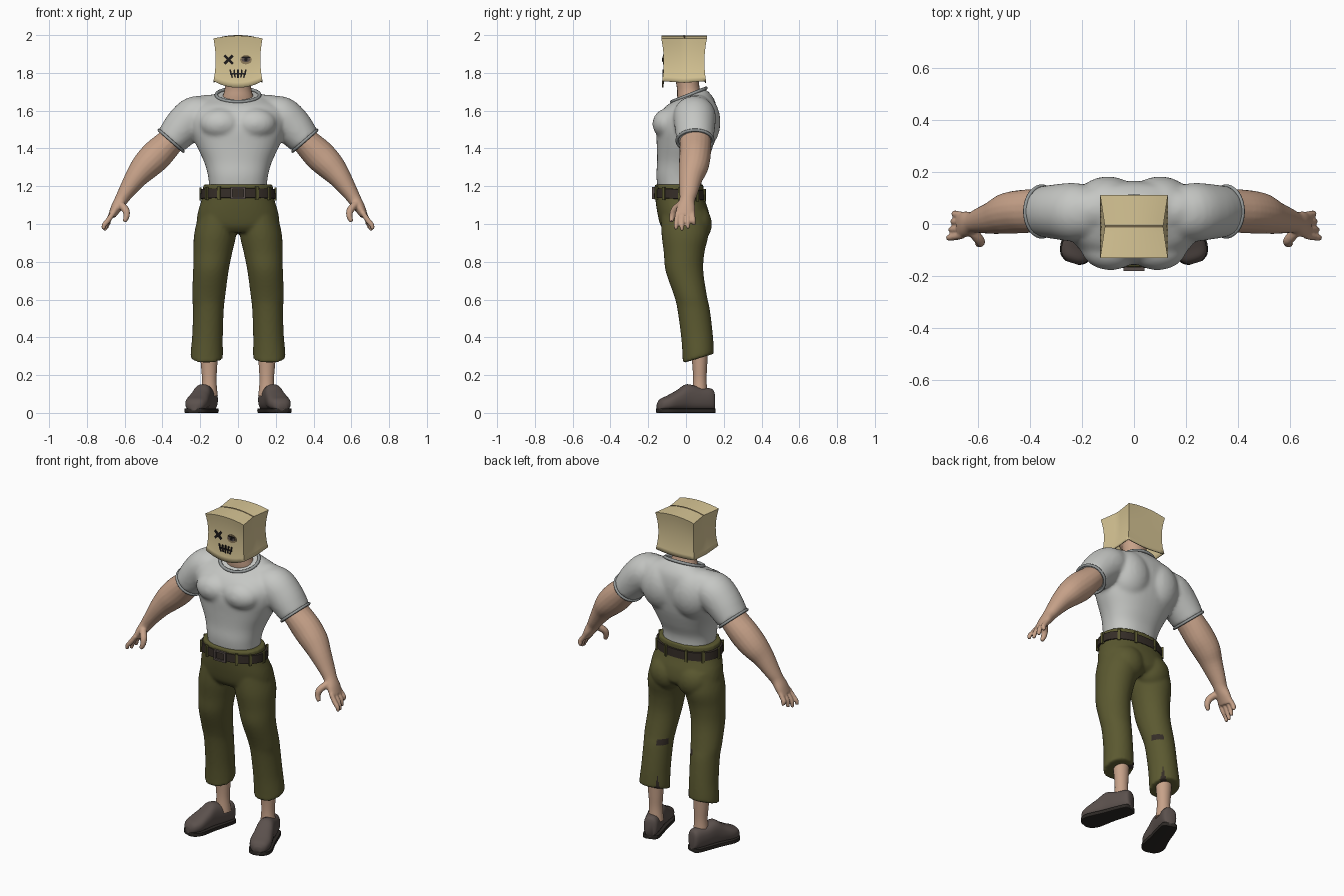
import bpy, bmesh
from math import sin, cos, pi, radians, copysign
from mathutils import Vector, Matrix

if "Cube" in bpy.data.objects:
    bpy.data.objects.remove(bpy.data.objects["Cube"])


def material(name, r, g, b):
    m = bpy.data.materials.new(name)
    m.use_nodes = True
    m.diffuse_color = (r, g, b, 1)
    bsdf = next(n for n in m.node_tree.nodes if n.type == "BSDF_PRINCIPLED")
    bsdf.inputs["Base Color"].default_value = (r, g, b, 1)
    bsdf.inputs["Roughness"].default_value = 0.8
    return m


SHIRT = material("shirt_white", .56, .57, .55)
TRIM = material("shirt_trim_grey", .30, .32, .32)
SKIN = material("skin", .57, .36, .25)
OLIVE = material("trouser_olive", .105, .10, .03)
BELT = material("belt_dark", .035, .026, .02)
SHOE = material("shoe_taupe", .105, .082, .074)
SOLE = material("sole_dark", .025, .021, .018)
PAPER = material("paper_bag", .68, .56, .30)
CREASE = material("paper_crease", .28, .21, .11)
INK = material("ink_black", .012, .01, .01)


def dense(rows, k=4):
    """Smoothly interpolate between the rows of a table."""
    out, last = [], len(rows) - 1
    for i in range(last):
        quad = zip(rows[max(i - 1, 0)], rows[i], rows[i + 1], rows[min(i + 2, last)])
        quad = list(quad)
        for j in range(k):
            t = j / k
            out.append([.5 * (2 * q + (r - p) * t + (2 * p - 5 * q + 4 * r - s) * t * t
                              + (3 * q - p - 3 * r + s) * t ** 3) for p, q, r, s in quad])
    return out + [list(rows[-1])]


def loft(bm, rings, n=24, power=1.0):
    """Skin closed rings (centre, u, v); a power below one squares them off."""
    def bend(a):
        return copysign(abs(a) ** power, a)
    loops = [[bm.verts.new(c + u * bend(cos(2 * pi * i / n)) + v * bend(sin(2 * pi * i / n)))
              for i in range(n)] for c, u, v in rings]
    for a, b in zip(loops, loops[1:]):
        for i in range(n):
            j = (i + 1) % n
            bm.faces.new((a[i], a[j], b[j], b[i]))
    bm.faces.new(loops[0][::-1])
    bm.faces.new(loops[-1])


def level(x, y, z, rx, ry, tilt=0):
    return Vector((x, y, z)), Vector((rx, 0, 0)), Vector((0, ry, tilt))


def limb(bm, rows, side, n=20):
    """Loft along a path of (x, y, z, in-plane radius, depth radius)."""
    rows = dense(rows)
    pts = [Vector((side * r[0], r[1], r[2])) for r in rows]
    rings = []
    for i, row in enumerate(rows):
        d = (pts[min(i + 1, len(pts) - 1)] - pts[max(i - 1, 0)]).normalized()
        u = Vector((-d.z, 0, d.x)).normalized()
        rings.append((pts[i], u * row[3], d.cross(u) * row[4]))
    loft(bm, rings, n)


def ball(bm, c, r):
    bmesh.ops.create_uvsphere(bm, u_segments=24, v_segments=16, radius=1,
                              matrix=Matrix.Translation(c) @ Matrix.Diagonal((*r, 1)))


def box(bm, c, size, rot=Matrix()):
    bmesh.ops.create_cube(bm, size=1, matrix=Matrix.Translation(c) @ rot @ Matrix.Diagonal((*size, 1)))


def finish(name, bm, mat, voxel=0, smooth=6, angle=40):
    """Make the object; with a voxel size, fuse its pieces into one smooth skin."""
    bmesh.ops.recalc_face_normals(bm, faces=bm.faces)
    me = bpy.data.meshes.new(name)
    bm.to_mesh(me)
    bm.free()
    ob = bpy.data.objects.new(name, me)
    bpy.context.scene.collection.objects.link(ob)
    if voxel:
        rm = ob.modifiers.new("fuse", "REMESH")
        rm.mode, rm.voxel_size = "VOXEL", voxel
        sm = ob.modifiers.new("soften", "SMOOTH")
        sm.factor, sm.iterations = .5, smooth
        bpy.context.view_layer.update()
        me = bpy.data.meshes.new_from_object(ob.evaluated_get(bpy.context.evaluated_depsgraph_get()))
        ob.modifiers.clear()
        ob.data = me
    me.materials.clear()
    me.materials.append(mat)
    me.shade_smooth()
    if not voxel:
        me.set_sharp_from_angle(angle=radians(angle))
    return ob


def hoop(name, c, u, v, r, mat):
    """Thin round trim following an ellipse."""
    bm = bmesh.new()
    n, m, axis = 40, 8, u.cross(v).normalized()
    grid = []
    for i in range(n):
        out = u * cos(2 * pi * i / n) + v * sin(2 * pi * i / n)
        grid.append([bm.verts.new(c + out + (out.normalized() * cos(2 * pi * j / m)
                                             + axis * sin(2 * pi * j / m)) * r) for j in range(m)])
    for i in range(n):
        for j in range(m):
            a, b, k = grid[i], grid[(i + 1) % n], (j + 1) % m
            bm.faces.new((a[j], a[k], b[k], b[j]))
    finish(name, bm, mat, angle=80)


SIDES = (("left", 1), ("right", -1))

# Shirt: trunk, chest, back and shoulder muscles, sleeves
bm = bmesh.new()
trunk = [(1.16, -.145, 1.16, .085, .15), (1.25, -.157, 1.25, .085, .158),
         (1.33, -.153, 1.33, .115, .18), (1.42, -.155, 1.42, .145, .222),
         (1.50, -.158, 1.51, .160, .25), (1.57, -.145, 1.59, .165, .25),
         (1.62, -.11, 1.66, .15, .212), (1.645, -.075, 1.715, .105, .115)]
loft(bm, [level(0, (yf + yb) / 2, (zf + zb) / 2, w, (yb - yf) / 2, (zb - zf) / 2)
          for zf, yf, zb, yb, w in dense(trunk)], 40, .88)
sleeve = [(.14, .04, 1.60, .075, .09), (.22, .045, 1.575, .105, .112),
          (.29, .047, 1.515, .103, .107), (.355, .048, 1.44, .086, .097)]
for _, s in SIDES:
    ball(bm, (s * .09, -.088, 1.53), (.115, .09, .085))
    ball(bm, (s * .10, .075, 1.54), (.13, .108, .15))
    ball(bm, (s * .15, .055, 1.62), (.12, .08, .065))
    limb(bm, sleeve, s, 28)
finish("shirt", bm, SHIRT, .011, 7)
hoop("collar_trim", Vector((0, .015, 1.683)), Vector((.115, 0, 0)), Vector((0, .091, .036)), .009, TRIM)
for label, s in SIDES:
    hoop(label + "_sleeve_trim", Vector((s * .354, .048, 1.441)),
         Vector((s * .064, 0, .056)), Vector((0, .096, 0)), .008, TRIM)

# Arms with hands
arm = [(.30, .045, 1.50, .065, .075), (.36, .05, 1.435, .073, .083), (.43, .048, 1.365, .083, .083),
       (.49, .04, 1.305, .076, .079), (.54, .025, 1.245, .060, .064), (.595, .013, 1.165, .042, .048),
       (.62, .006, 1.125, .035, .041), (.645, 0, 1.085, .029, .049), (.668, -.006, 1.043, .020, .05)]
thumb = [(.63, -.02, 1.11, .02, .02), (.595, -.06, 1.075, .02, .02),
         (.59, -.073, 1.04, .016, .016), (.602, -.078, 1.012, .011, .011)]
for label, s in SIDES:
    bm = bmesh.new()
    limb(bm, arm, s)
    limb(bm, thumb, s, 12)
    for i, drop in enumerate((.074, .08, .07, .05)):
        y = -.044 + .026 * i
        x = .712 - .008 * i
        limb(bm, [(.66, y, 1.06, .014, .014), (.687, y * 1.12, 1.02, .0145, .0135),
                  (x - .003, y * 1.2, 1.045 - drop * .7, .013, .012),
                  (x, y * 1.2, 1.045 - drop, .009, .009)], s, 12)
    finish(label + "_arm", bm, SKIN, .0055, 4)

# Trousers: hips, seat and legs
bm = bmesh.new()
hips = [(0, -.037, 1.21, .184, .129), (0, -.033, 1.14, .19, .13), (0, -.015, 1.06, .213, .137),
        (0, -.004, .99, .218, .13), (0, -.005, .955, .19, .10)]
loft(bm, [level(*r) for r in dense(hips)], 40, .9)
leg = [(.105, -.01, 1.06, .10, .12, 0), (.12, -.005, .95, .112, .125, 0), (.133, -.01, .85, .103, .108, 0),
       (.144, -.008, .75, .094, .10, 0), (.155, .024, .62, .088, .087, 0), (.157, .04, .55, .082, .086, 0),
       (.161, .057, .42, .081, .084, .008), (.165, .064, .33, .085, .083, .018),
       (.166, .065, .288, .086, .083, .025)]
for _, s in SIDES:
    ball(bm, (s * .088, .055, 1.0), (.10, .082, .10))
    loft(bm, [level(s * r[0], *r[1:]) for r in dense(leg)], 28)
trousers = finish("trousers", bm, OLIVE, .009, 5)

# Worn dark patches on the inner calves
trousers.data.materials.append(BELT)
for f in trousers.data.polygons:
    dx, dy, z = abs(f.center.x) - .165, f.center.y - .065, f.center.z
    torn_hem = dx < 0 < dy and abs(dx + dy) < (.38 - z) * .3
    torn_knee = dx < -.045 and -.01 < dy < .05 and abs(z - .58) < .018
    if torn_hem or torn_knee:
        f.material_index = 1

# Belt, loops and buckle
bm = bmesh.new()
loft(bm, [level(0, -.034, z, r, r - .062, -.006) for z, r in
          ((1.132, .190), (1.134, .199), (1.183, .197), (1.185, .188))], 48, .9)
finish("belt", bm, BELT)
bm = bmesh.new()
for deg in (-62, -35, 0, 40, 72, 108, 140, 180, 215, 242):
    a = radians(deg)
    p = Vector((.199 * copysign(abs(cos(a)) ** .9, cos(a)),
                -.034 + .138 * copysign(abs(sin(a)) ** .9, sin(a)), 1.158 - .006 * sin(a)))
    box(bm, p, (.012, .016, .068), Matrix.Rotation(a, 4, "Z"))
finish("belt_loops", bm, OLIVE)
bm = bmesh.new()
for s in (1, -1):
    box(bm, (s * .034, -.174, 1.164), (.012, .012, .062))
    box(bm, (0, -.174, 1.164 + s * .026), (.07, .012, .01))
finish("buckle", bm, SHOE)

# Ankles, shoes and soles
last = [(0, .022, .10), (.015, .04, .128), (.08, .047, .135), (.15, .05, .152), (.20, .056, .122),
        (.255, .061, .092), (.295, .048, .074), (.313, .022, .05)]
turn = radians(18)
for label, s in SIDES:
    bm = bmesh.new()
    loft(bm, [level(s * x, y, z, rx, ry) for x, y, z, rx, ry in dense(
        [(.155, .07, .36, .05, .048), (.153, .073, .25, .043, .039),
         (.152, .073, .17, .038, .036), (.152, .073, .09, .045, .042)])])
    finish(label + "_ankle", bm, SKIN)

    def foot_ring(t, half, low, high):
        c = Vector((s * (.14 + t * sin(turn)), .148 - t * cos(turn), (low + high) / 2))
        return c, Vector((s * cos(turn), sin(turn), 0)) * half, Vector((0, 0, (high - low) / 2))
    bm = bmesh.new()
    loft(bm, [foot_ring(t, w, .012, h) for t, w, h in dense(last)], 24, .8)
    finish(label + "_shoe", bm, SHOE, angle=70)
    bm = bmesh.new()
    loft(bm, [foot_ring(t, w + .005, 0, .024) for t, w, h in dense(last)], 16, .2)
    finish(label + "_sole", bm, SOLE)

# Neck and hidden head
bm = bmesh.new()
loft(bm, [level(*r) for r in dense([(0, .035, 1.60, .10, .07), (0, .022, 1.67, .083, .068),
                                    (0, .012, 1.72, .07, .06), (0, 0, 1.80, .07, .065)])])
ball(bm, (0, -.01, 1.86), (.09, .085, .105))
finish("neck_and_head", bm, SKIN)


# Paper bag: pinched box with sunken side gussets and an open bottom
def bag_point(a, b, c):
    pinch = 1 - .09 * (1 - c * c)
    gusset = 1 - .14 * (1 - abs(b)) * (1 + c) / 2
    x = .13 * a * pinch * gusset
    y = -.01 + (.121 - .005 * (1 - c) / 2) * b * pinch
    top = 1.982 + .015 * (1 - a * a)
    bottom = 1.757 - .035 * (1 - a * a) * (.65 - .35 * b) - .008 * (1 - abs(b))
    return Vector((x, y, bottom + (top - bottom) * (c + 1) / 2))


bm = bmesh.new()
bmesh.ops.create_cube(bm, size=2)
bmesh.ops.subdivide_edges(bm, edges=bm.edges[:], cuts=9, use_grid_fill=True)
bmesh.ops.delete(bm, geom=[f for f in bm.faces if f.calc_center_median().z < -.99], context="FACES")
for v in bm.verts:
    v.co = bag_point(*v.co)
bag = finish("paper_bag", bm, PAPER)
thick = bag.modifiers.new("thickness", "SOLIDIFY")
thick.thickness, thick.offset = .006, -1
bm = bmesh.new()
loft(bm, [(bag_point(i / 5, 0, 1), Vector((0, .004, 0)), Vector((0, 0, .003))) for i in range(-5, 6)], 8)
finish("bag_top_fold", bm, CREASE)


# Face drawn on the bag with thin plates
def mark(bm, x, z, w, h, deg=0, lift=0):
    y = bag_point(0, -1, (z - 1.865) / .13).y - lift
    box(bm, (x, y, z), (w, .009, h), Matrix.Rotation(radians(deg), 4, "Y"))


bm = bmesh.new()
for deg in (45, -45):
    mark(bm, -.05, 1.87, .062, .014, deg)
finish("crossed_eye", bm, INK)
bm = bmesh.new()
mark(bm, 0, 1.796, .086, .008)
for i in range(-2, 3):
    mark(bm, i * .018, 1.796, .008, .046 - .004 * (i % 2), i * 8)
finish("stitched_mouth", bm, INK)
for name, r, squash, drop, lift, mat in (("eye_hole", .031, .8, 0, 0, CREASE),
                                        ("eye_white", .023, .55, 0, .002, SHOE),
                                        ("eye_pupil", .009, 1, 0, .004, INK),
                                        ("eye_lid", .024, .2, .012, .003, INK)):
    bm = bmesh.new()
    y = bag_point(0, -1, .04).y - lift
    loft(bm, [(Vector((.042, y + d, 1.87 + drop)), Vector((r, 0, 0)), Vector((0, 0, r * squash)))
              for d in (.004, -.004)], 20)
    finish(name, bm, mat)
